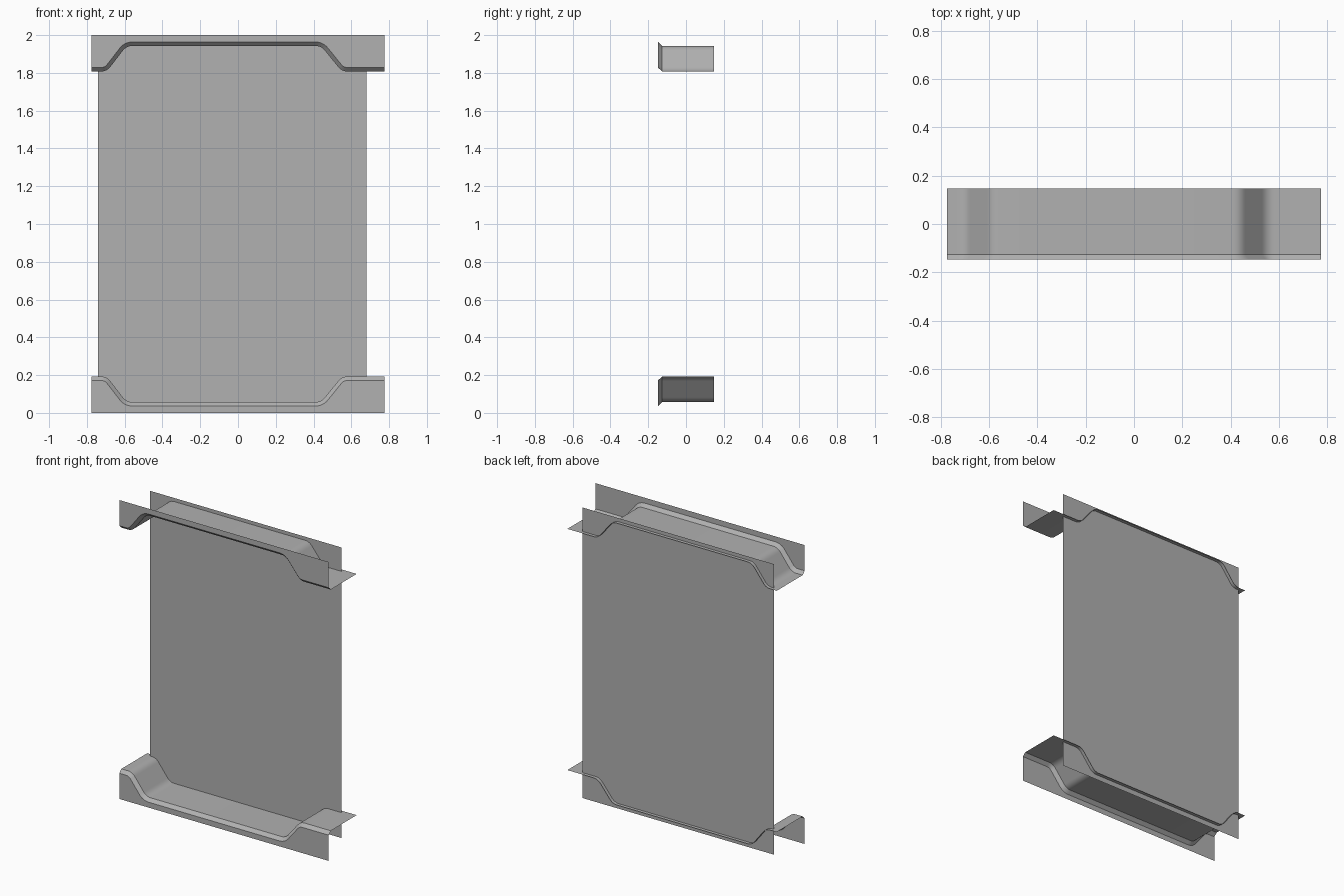
import bpy, bmesh
from mathutils import Vector

if "Cube" in bpy.data.objects:
    bpy.data.objects.remove(bpy.data.objects["Cube"])

HEIGHT = 2.0
HALF_X = 0.775
FRONT_Y, BEVEL_Y, BACK_Y = -0.148, -0.126, 0.148
BEVEL = 0.021
PANEL_Y = 0.125

# Darker grey shared by all parts
grey = bpy.data.materials.new("mid_grey")
grey.diffuse_color = (0.44, 0.44, 0.44, 1.0)
grey.use_nodes = True
grey.node_tree.nodes["Principled BSDF"].inputs["Base Color"].default_value = grey.diffuse_color


def make_object(name, bm):
    mesh = bpy.data.meshes.new(name)
    bm.to_mesh(mesh)
    bm.free()
    mesh.materials.append(grey)
    obj = bpy.data.objects.new(name, mesh)
    bpy.context.collection.objects.link(obj)
    return obj


def rounded(points, reach=0.032, steps=6):
    """Open polyline with every inner corner replaced by a small curve."""
    pts = [Vector(p) for p in points]
    out = [pts[0]]
    for prev, p, nxt in zip(pts, pts[1:], pts[2:]):
        a = p + (prev - p).normalized() * reach
        b = p + (nxt - p).normalized() * reach
        for i in range(steps + 1):
            t = i / steps
            out.append(a * (1 - t) ** 2 + p * 2 * t * (1 - t) + b * t * t)
    return out + [pts[-1]]


def inset(path, dist):
    """Shift a left-to-right path downwards along its normals."""
    out = []
    last = len(path) - 1
    for i, p in enumerate(path):
        d = (path[min(i + 1, last)] - path[max(i - 1, 0)]).normalized()
        out.append(p + Vector((d.y, -d.x)) * dist)
    return out


def trim(name, flip):
    """Fascia, chamfer and ledge following the dipped profile."""
    ledge = rounded([(-HALF_X, 0.193), (-0.695, 0.193), (-0.59, 0.057),
                     (0.44, 0.057), (0.55, 0.193), (HALF_X, 0.193)])
    lip = inset(ledge, BEVEL)
    lip[0].x, lip[-1].x = -HALF_X, HALF_X
    rows = [
        [(p.x, FRONT_Y, 0.0) for p in lip],
        [(p.x, FRONT_Y, p.y) for p in lip],
        [(p.x, BEVEL_Y, p.y) for p in ledge],
        [(p.x, BACK_Y, p.y) for p in ledge],
    ]
    bm = bmesh.new()
    grid = [[bm.verts.new((x, y, HEIGHT - z if flip else z)) for x, y, z in row]
            for row in rows]
    for low, high in zip(grid, grid[1:]):
        for i in range(len(low) - 1):
            bm.faces.new((low[i], low[i + 1], high[i + 1], high[i]))
    if flip:
        bmesh.ops.reverse_faces(bm, faces=bm.faces[:])
    obj = make_object(name, bm)
    bpy.ops.object.select_all(action='DESELECT')
    obj.select_set(True)
    bpy.context.view_layer.objects.active = obj
    bpy.ops.object.shade_smooth_by_angle(angle=0.52)


# Lower and upper trims, mirrored about mid height
trim("bottom_trim", False)
trim("top_trim", True)

# Thin flat back panel
bm = bmesh.new()
corners = [(-0.74, 0.023), (0.68, 0.023), (0.68, 1.967), (-0.74, 1.967)]
bm.faces.new([bm.verts.new((x, PANEL_Y, z)) for x, z in corners])
make_object("back_panel", bm)
